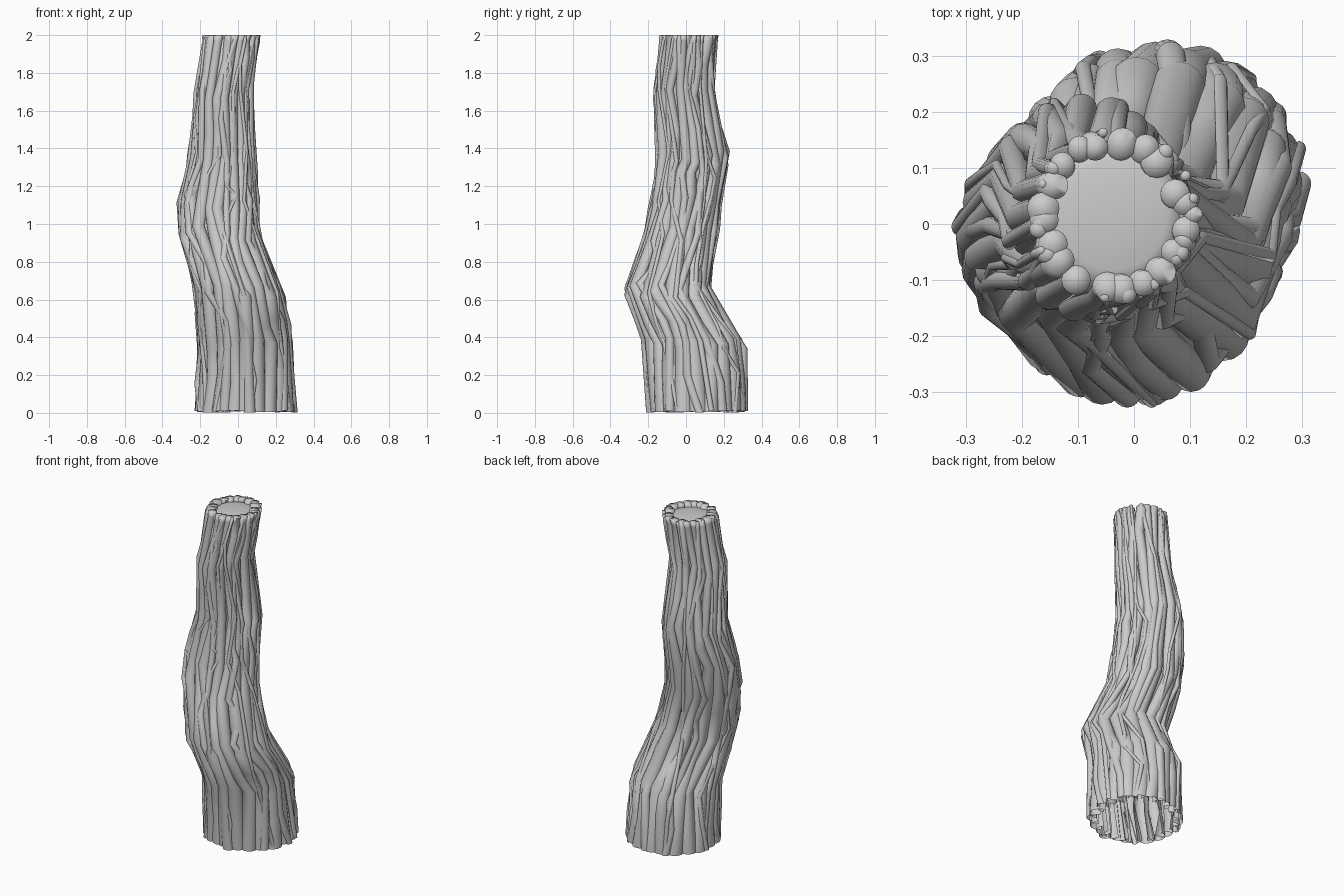
import bpy, bmesh, math, random

if "Cube" in bpy.data.objects:
    bpy.data.objects.remove(bpy.data.objects["Cube"])

random.seed(8)

# Trunk envelope: z, centre x, centre y, radius x, radius y
SPINE = [(0, .043, .062, .268, .262), (.36, .038, .050, .253, .267),
         (.65, .003, -.103, .235, .229), (.80, -.062, -.058, .215, .212),
         (.95, -.100, -.028, .215, .194), (1.12, -.105, .0, .211, .187),
         (1.35, -.083, .043, .177, .194), (1.70, -.076, -.012, .150, .162),
         (2.0, -.036, .016, .149, .153)]
MIDS = [.18, .5, .8, 1.24, 1.52, 1.85]


def envelope(z):
    for a, b in zip(SPINE, SPINE[1:]):
        if z <= b[0]:
            t = (z - a[0]) / (b[0] - a[0])
            return [a[i] + (b[i] - a[i]) * t for i in range(1, 5)]
    return SPINE[-1][1:]


def loft(name, rings, sides, outward=None):
    """Skin ellipses (x, y, z, rx, ry); with outward, drop the hidden inner side."""
    bm = bmesh.new()
    loops = []
    for x, y, z, rx, ry in rings:
        loops.append([bm.verts.new((x + rx * math.cos(2 * math.pi * k / sides),
                                    y + ry * math.sin(2 * math.pi * k / sides), z))
                      for k in range(sides)])
    tip = bm.verts.new((rings[-1][0], rings[-1][1], rings[-1][2] + .001))
    for k in range(sides):
        n = (k + 1) % sides
        inner = (outward is not None and
                 math.cos(2 * math.pi * (k + .5) / sides - outward) < -.25)
        for lo, hi in zip(loops, loops[1:]):
            if not inner or hi is loops[-1]:
                bm.faces.new((lo[k], lo[n], hi[n], hi[k]))
        bm.faces.new((loops[-1][k], loops[-1][n], tip))
    loose = [v for v in bm.verts if not v.link_faces]
    bmesh.ops.delete(bm, geom=loose, context='VERTS')
    me = bpy.data.meshes.new(name)
    bm.to_mesh(me)
    bm.free()
    ob = bpy.data.objects.new(name, me)
    bpy.context.collection.objects.link(ob)
    return ob


def strand(name, angle, r_base, r_top, wander, drift, lift=0):
    """One kinked, tapering fibre that hugs the trunk envelope."""
    levels = [s[0] + random.uniform(-.04, .04) for s in SPINE[1:-1] if s[0] != .8]
    levels += [m + random.uniform(-.05, .05) for m in MIDS if random.random() < .45]
    levels = [random.uniform(.002, .014)] + sorted(levels) + [1.97, 1.999]
    rings = []
    for z in levels:
        cx, cy, rx, ry = envelope(z)
        if z < 1.99:
            a = angle + drift * z / 2
            a += random.uniform(-wander, wander) * (.4 if z < .02 else 1)
        r = r_base + (r_top - r_base) * min(1, z / 1.7)
        r *= random.uniform(.9, 1.1)
        inset = r - lift - random.uniform(-.008, .008)
        rings.append((cx + (rx - inset) * math.cos(a),
                      cy + (ry - inset) * math.sin(a), z, r, r))
    return loft(name, rings, 16, angle + drift / 2)


parts = []

# Thick fibres forming the wall of the trunk
N = 20
for i in range(N):
    a = 2 * math.pi * (i + random.uniform(-.15, .15)) / N
    parts.append(strand("thick_fibre", a, random.uniform(.044, .056),
                        random.uniform(.019, .029), .11, .15))

# Medium fibres crossing the grooves
for i in range(9):
    a = 2 * math.pi * (i + random.uniform(-.3, .3)) / 9
    parts.append(strand("medium_fibre", a, random.uniform(.022, .03),
                        random.uniform(.012, .017), .2, random.uniform(-.6, .6), .004))

# Thin vines winding over the surface
for i in range(9):
    a = 2 * math.pi * (i + random.uniform(-.4, .4)) / 9
    parts.append(strand("thin_vine", a, random.uniform(.012, .016),
                        random.uniform(.008, .011), .24, random.uniform(-.9, .9), .004))

# Core closing the top, hollow below
core = []
for z in (.36, .65, .8, .95, 1.12, 1.35, 1.7, 1.975):
    cx, cy, rx, ry = envelope(z)
    d = .055 - .016 * z
    core.append((cx, cy, z, rx - d, ry - d))
cx, cy, rx, ry = envelope(2)
core += [(cx, cy, 1.983, .095, .098), (cx, cy, 1.988, .045, .046)]
parts.append(loft("trunk_core", core, 32))

# Smooth shading over the kinks and the rounded-looking ends
for ob in parts:
    ob.select_set(True)
bpy.context.view_layer.objects.active = parts[0]
bpy.ops.object.shade_smooth_by_angle(angle=math.radians(110))
